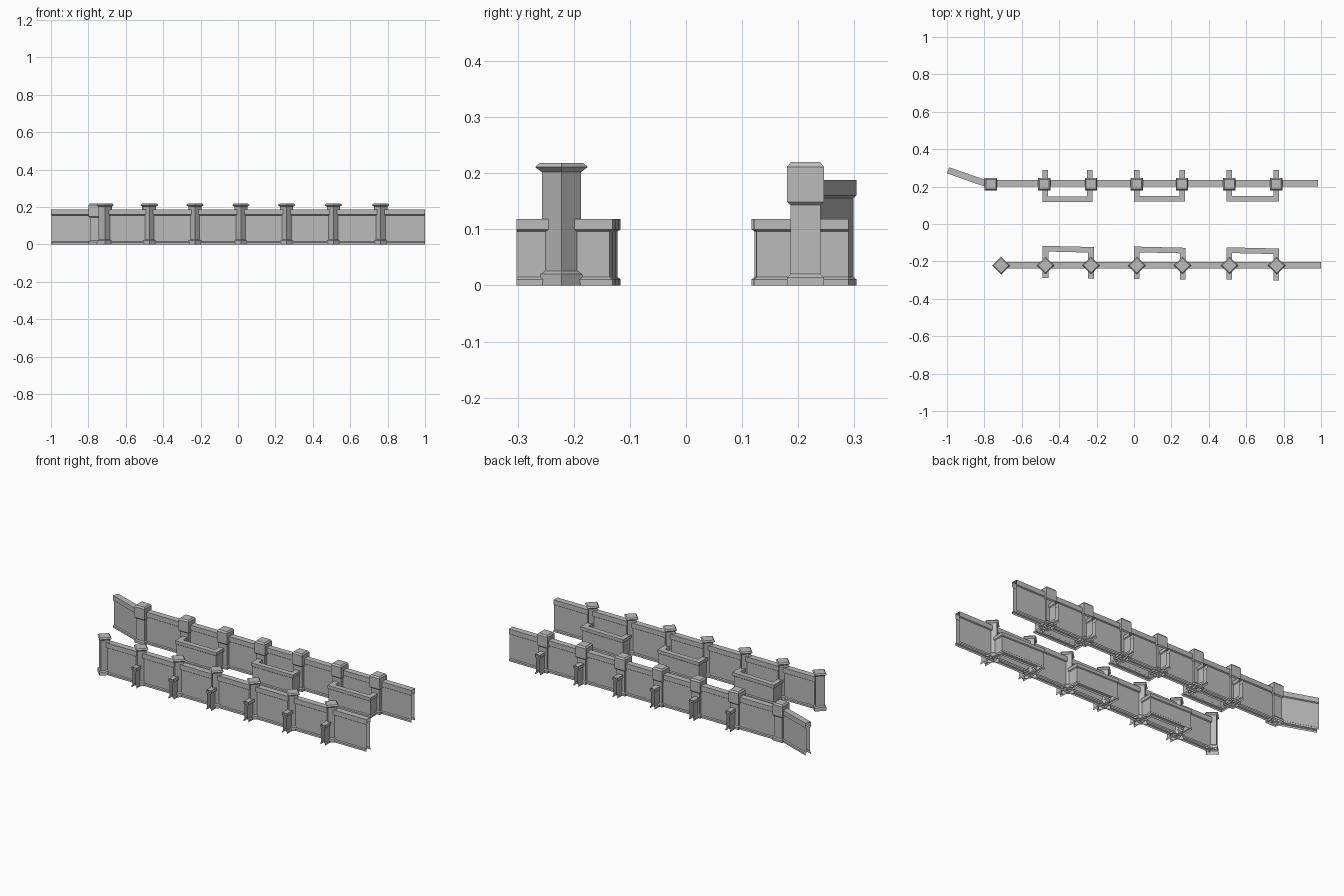
import bpy, bmesh
from mathutils import Vector

if "Cube" in bpy.data.objects:
    bpy.data.objects.remove(bpy.data.objects["Cube"])

stone = bpy.data.materials.new("grey stone")
stone.use_nodes = True
GREY = (0.5, 0.5, 0.5, 1)
stone.diffuse_color = GREY
stone.node_tree.nodes["Principled BSDF"].inputs["Base Color"].default_value = GREY


def finish(bm, name):
    mesh = bpy.data.meshes.new(name)
    bm.to_mesh(mesh)
    bm.free()
    mesh.materials.append(stone)
    bpy.context.collection.objects.link(bpy.data.objects.new(name, mesh))


def wall_profile(half, panel, top, cap):
    """Open hollow section: plinth, recessed panel and coping, mirrored."""
    side = [(half, 0), (half, 0.011), (panel, 0.015),
            (panel, top - cap - 0.004), (half, top - cap), (half, top)]
    return [(-o, z) for o, z in side] + [(o, z) for o, z in reversed(side)]


def sweep(name, path, profile):
    """Sweep a section along a flat path with mitred corners and open ends."""
    pts = [Vector(p) for p in path]
    dirs = [(b - a).normalized() for a, b in zip(pts, pts[1:])]
    bm = bmesh.new()
    rings = []
    for i, p in enumerate(pts):
        before, after = dirs[max(i - 1, 0)], dirs[min(i, len(dirs) - 1)]
        n1, n2 = Vector((-before.y, before.x)), Vector((-after.y, after.x))
        miter = (n1 + n2) / (1 + n1.dot(n2))
        rings.append([bm.verts.new((*(p + miter * o), z)) for o, z in profile])
    for r, s in zip(rings, rings[1:]):
        for j in range(len(profile) - 1):
            bm.faces.new((r[j], r[j + 1], s[j + 1], s[j]))
    finish(bm, name)


def post(name, x, y, levels, diamond):
    """Four-sided post from (half width, height) levels, open underneath."""
    if diamond:
        corners = [(1, 0), (0, 1), (-1, 0), (0, -1)]
    else:
        corners = [(1, 1), (-1, 1), (-1, -1), (1, -1)]
    bm = bmesh.new()
    rings = [[bm.verts.new((x + a * r, y + b * r, z)) for a, b in corners]
             for r, z in levels]
    for lo, hi in zip(rings, rings[1:]):
        for j in range(4):
            k = (j + 1) % 4
            bm.faces.new((lo[j], lo[k], hi[k], hi[j]))
    bm.faces.new(rings[-1])
    finish(bm, name)


main_section = wall_profile(0.0175, 0.012, 0.188, 0.028)
low_section = wall_profile(0.015, 0.010, 0.118, 0.018)

# Long walls; the back one bends outwards at its right end
sweep("front_wall", [(-0.71, -0.22), (1.0, -0.22)], main_section)
sweep("back_wall", [(-0.765, 0.217), (0.985, 0.217)], main_section)
sweep("back_wall_bend", [(-0.765, 0.207), (-0.994, 0.287)], main_section)

# Posts
diamond_levels = [(0.046, 0), (0.044, 0.02), (0.035, 0.026), (0.035, 0.202),
                  (0.047, 0.211), (0.039, 0.218)]
square_levels = [(0.033, 0), (0.033, 0.014), (0.027, 0.02), (0.027, 0.143),
                 (0.033, 0.149), (0.033, 0.211), (0.026, 0.22)]
for i, x in enumerate([-0.71, -0.473, -0.23, 0.015, 0.26, 0.51, 0.763]):
    post(f"front_post_{i + 1}", x, -0.222, diamond_levels, True)
for i, x in enumerate([-0.765, -0.48, -0.23, 0.015, 0.257, 0.51, 0.76]):
    post(f"back_post_{i + 1}", x, 0.213, square_levels, False)

# Low cross walls: each joins two posts through a U-shaped path
front_bays = [(-0.473, -0.23, -0.132), (0.015, 0.26, -0.136), (0.51, 0.76, -0.14)]
for i, (a, b, inner) in enumerate(front_bays):
    out = -0.288 - 0.005 * i
    sweep(f"front_cross_wall_{i + 1}",
          [(a, out), (a, inner), (b, inner - 0.006), (b, out - 0.004)], low_section)
back_bays = [(-0.475, -0.237, 0.132), (0.015, 0.257, 0.135), (0.51, 0.76, 0.136)]
for i, (a, b, inner) in enumerate(back_bays):
    sweep(f"back_cross_wall_{i + 1}",
          [(a, 0.29), (a, inner), (b, inner), (b, 0.29)], low_section)
